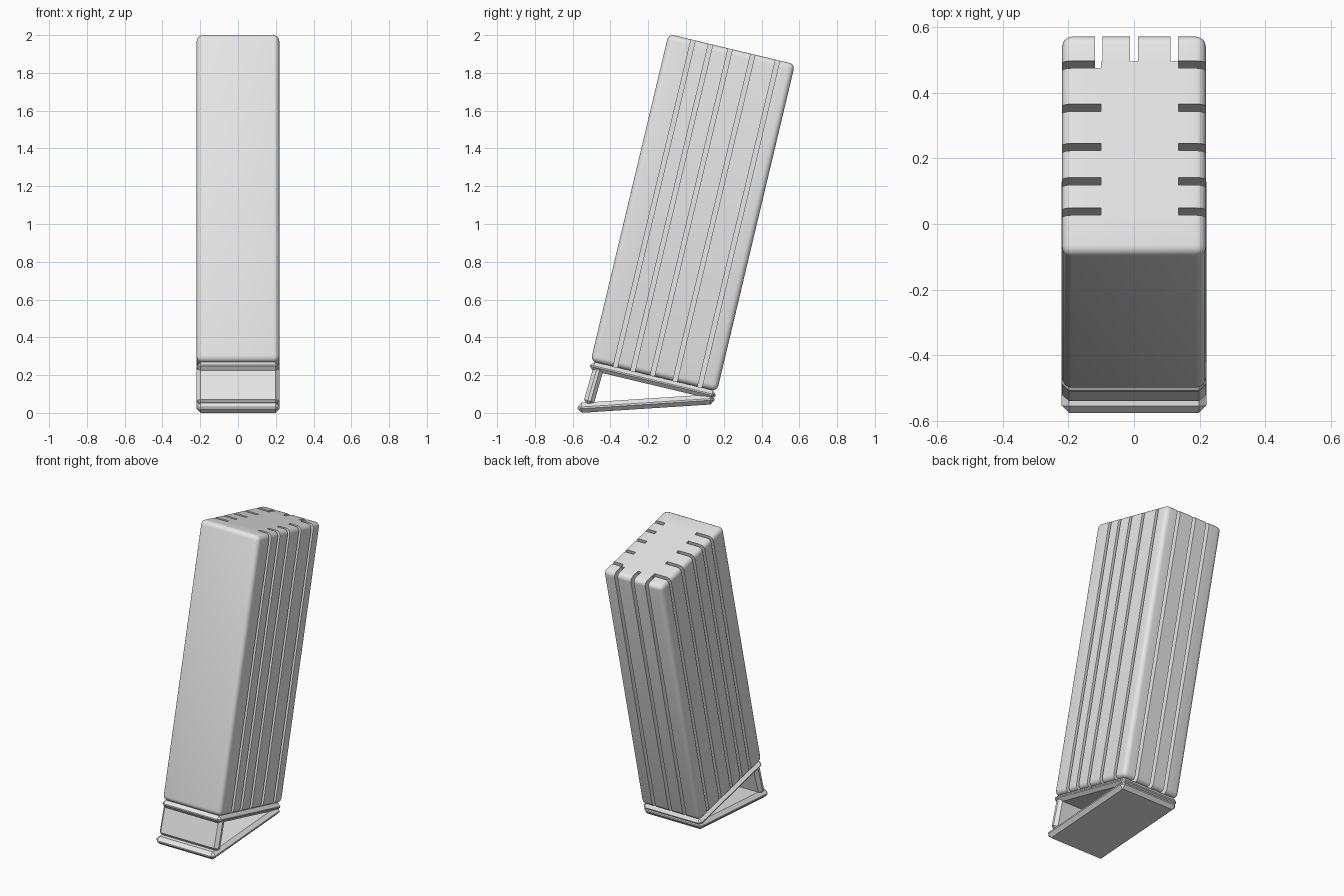
import bpy
from math import radians
from mathutils import Matrix, Vector

cube = bpy.data.objects.get("Cube")
if cube:
    bpy.data.objects.remove(cube, do_unlink=True)

grey = bpy.data.materials.new("plain grey")
grey.use_nodes = True
colour = (0.8, 0.8, 0.8, 1)
grey.diffuse_color = colour
grey.node_tree.nodes["Principled BSDF"].inputs["Base Color"].default_value = colour


def boxes(name, items, matrix):
    """One object made of axis-aligned (centre, size) boxes, placed by matrix."""
    verts, faces = [], []
    for centre, size in items:
        n = len(verts)
        for i in range(8):
            signs = ((i & 1) - 0.5, (i >> 1 & 1) - 0.5, (i >> 2) - 0.5)
            verts.append([c + s * k for c, s, k in zip(centre, size, signs)])
        for quad in ("0231", "4576", "0154", "2673", "0462", "1375"):
            faces.append([n + int(d) for d in quad])
    mesh = bpy.data.meshes.new(name)
    mesh.from_pydata(verts, [], faces)
    obj = bpy.data.objects.new(name, mesh)
    bpy.context.collection.objects.link(obj)
    obj.matrix_world = matrix
    mesh.materials.append(grey)
    return obj


def activate(obj):
    bpy.ops.object.select_all(action="DESELECT")
    obj.select_set(True)
    bpy.context.view_layer.objects.active = obj


def bevel(obj, width, segments):
    mod = obj.modifiers.new("Bevel", "BEVEL")
    mod.width, mod.segments = width, segments
    activate(obj)
    bpy.ops.object.modifier_apply(modifier=mod.name)


def place(y, z, degrees):
    return Matrix.Translation((0, y, z)) @ Matrix.Rotation(radians(degrees), 4, "X")


# Leaning body with rounded edges
WIDTH, DEPTH, LENGTH, LEAN = 0.437, 0.688, 1.78, -13.4
body_place = place(0.036, 1.06, LEAN)
body = boxes("body", [((0, 0, 0), (WIDTH, DEPTH, LENGTH))], body_place)
bevel(body, 0.03, 4)

# Long slots on both sides and the back
GAP, TALL = 0.023, LENGTH + 0.2
side_rows = (-0.21, -0.115, -0.008, 0.115, 0.25)
right_slots = [((-0.2, y, 0), (0.2, GAP, TALL)) for y in side_rows]
left_slots = [((0.235, y, 0), (0.2, GAP, TALL)) for y in side_rows]
back_slots = [((x, 0.36, 0), (GAP, 0.2, TALL)) for x in (-0.107, 0, 0.122)]
for name, slots in (("right", right_slots), ("left", left_slots), ("back", back_slots)):
    cutter = boxes(name + "_slot_cutter", slots, body_place)
    cutter.hide_render = True
    mod = body.modifiers.new("Slots", "BOOLEAN")
    mod.operation, mod.solver, mod.object = "DIFFERENCE", "EXACT", cutter
    activate(body)
    bpy.ops.object.modifier_apply(modifier=mod.name)
    bpy.data.objects.remove(cutter, do_unlink=True)
activate(body)
bpy.ops.object.shade_smooth_by_angle(angle=radians(30))

# Plate under the body
upper = body_place @ Matrix.Translation((0, 0, -LENGTH / 2 - 0.0235))
upper_plate = boxes("upper_plate", [((0, 0, 0), (WIDTH, 0.684, 0.047))], upper)
bevel(upper_plate, 0.02, 1)

# Ground plate that meets the upper plate at the back
ground_plate = boxes("ground_plate", [((0, 0, 0), (0.44, 0.727, 0.053))],
                     place(-0.212, 0.049, 3.7))
bevel(ground_plate, 0.022, 1)

# Front panel holding the two plates apart
front_panel = boxes("front_panel", [((0, 0, 0), (WIDTH, 0.056, 0.21))],
                    place(-0.489, 0.145, -16))
bevel(front_panel, 0.02, 1)
